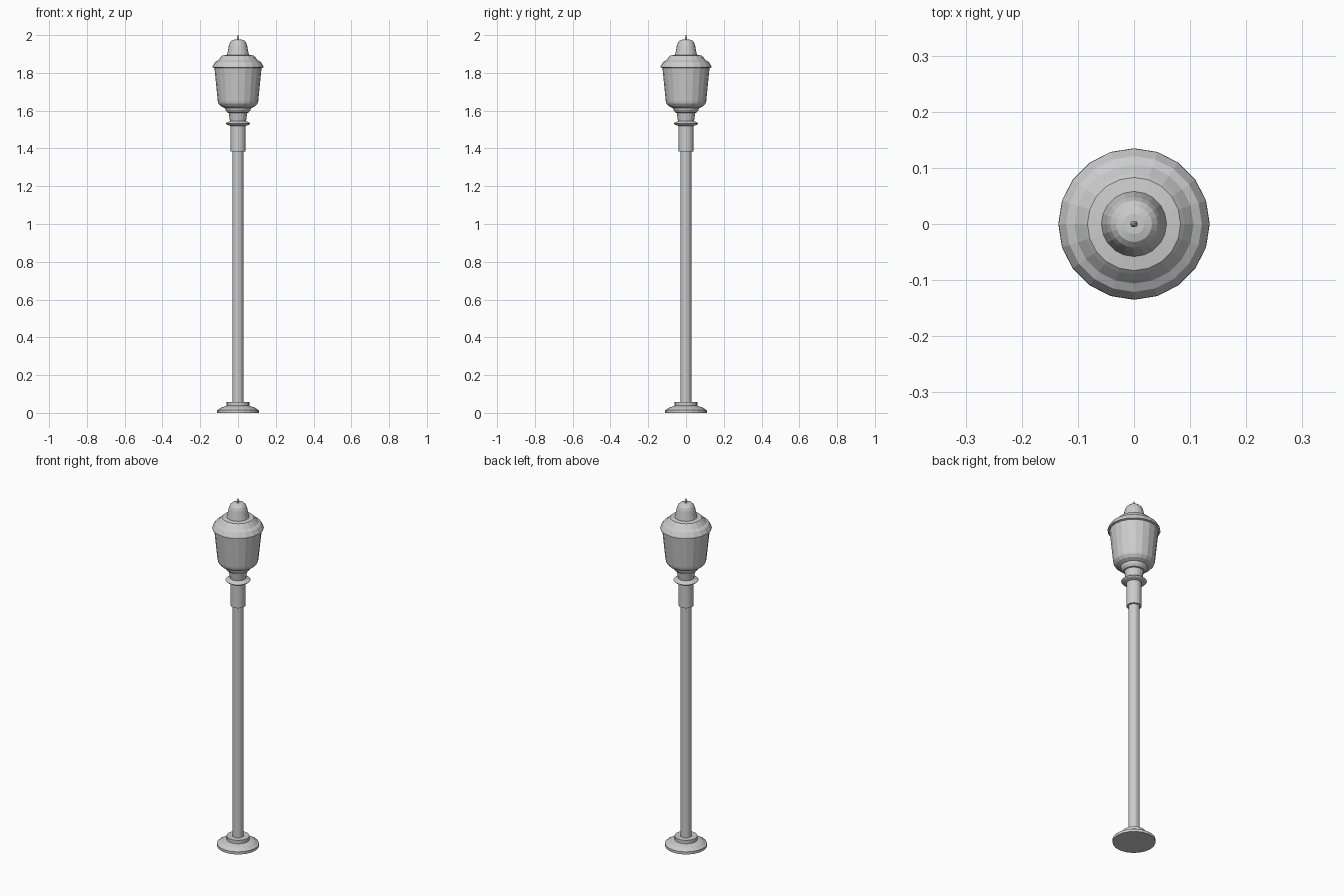
import bpy, bmesh, math

SIDES = 20


def lathe(name, profile, sides=SIDES):
    """Revolve (radius, height) points around z into a closed, flat-faced solid."""
    bm = bmesh.new()
    rings = []
    for r, z in profile:
        rings.append([bm.verts.new((r * math.cos(2 * math.pi * i / sides),
                                    r * math.sin(2 * math.pi * i / sides), z))
                      for i in range(sides)])
    for low, high in zip(rings, rings[1:]):
        for i in range(sides):
            j = (i + 1) % sides
            bm.faces.new((low[i], low[j], high[j], high[i]))
    bm.faces.new(rings[0][::-1])
    bm.faces.new(rings[-1])
    mesh = bpy.data.meshes.new(name)
    bm.to_mesh(mesh)
    bm.free()
    obj = bpy.data.objects.new(name, mesh)
    bpy.context.collection.objects.link(obj)
    return obj


# Stepped foot and its collar
lathe("base", [(0.11, 0), (0.11, 0.015), (0.101, 0.019), (0.088, 0.029),
               (0.062, 0.036), (0.06, 0.038), (0.06, 0.058), (0.03, 0.058)])

# Pole and the wider sleeve at its top
lathe("pole", [(0.029, 0.058), (0.029, 1.385)])
lathe("sleeve", [(0.039, 1.385), (0.039, 1.523)])

# Ring below the lantern
lathe("neck_ring", [(0.042, 1.52), (0.06, 1.526), (0.066, 1.532),
                    (0.06, 1.537), (0.042, 1.545)])

# Flared cup that carries the lantern
lathe("lantern_cup", [(0.042, 1.543), (0.049, 1.588), (0.056, 1.59),
                      (0.066, 1.603), (0.072, 1.622)])

# Tapered lantern body
lathe("lantern_body", [(0.072, 1.615), (0.092, 1.624), (0.104, 1.638),
                       (0.107, 1.65), (0.125, 1.828)])

# Roof with a bevelled rim
lathe("roof", [(0.125, 1.826), (0.135, 1.829), (0.134, 1.836), (0.121, 1.858),
               (0.106, 1.866), (0.09, 1.885), (0.083, 1.892), (0.058, 1.895)])

# Dome cap and finial
lathe("roof_cap", [(0.058, 1.895), (0.048, 1.946), (0.042, 1.962),
                   (0.032, 1.972), (0.018, 1.976)])
lathe("finial", [(0.006, 1.975), (0.006, 1.985), (0.002, 2.0)], 10)
